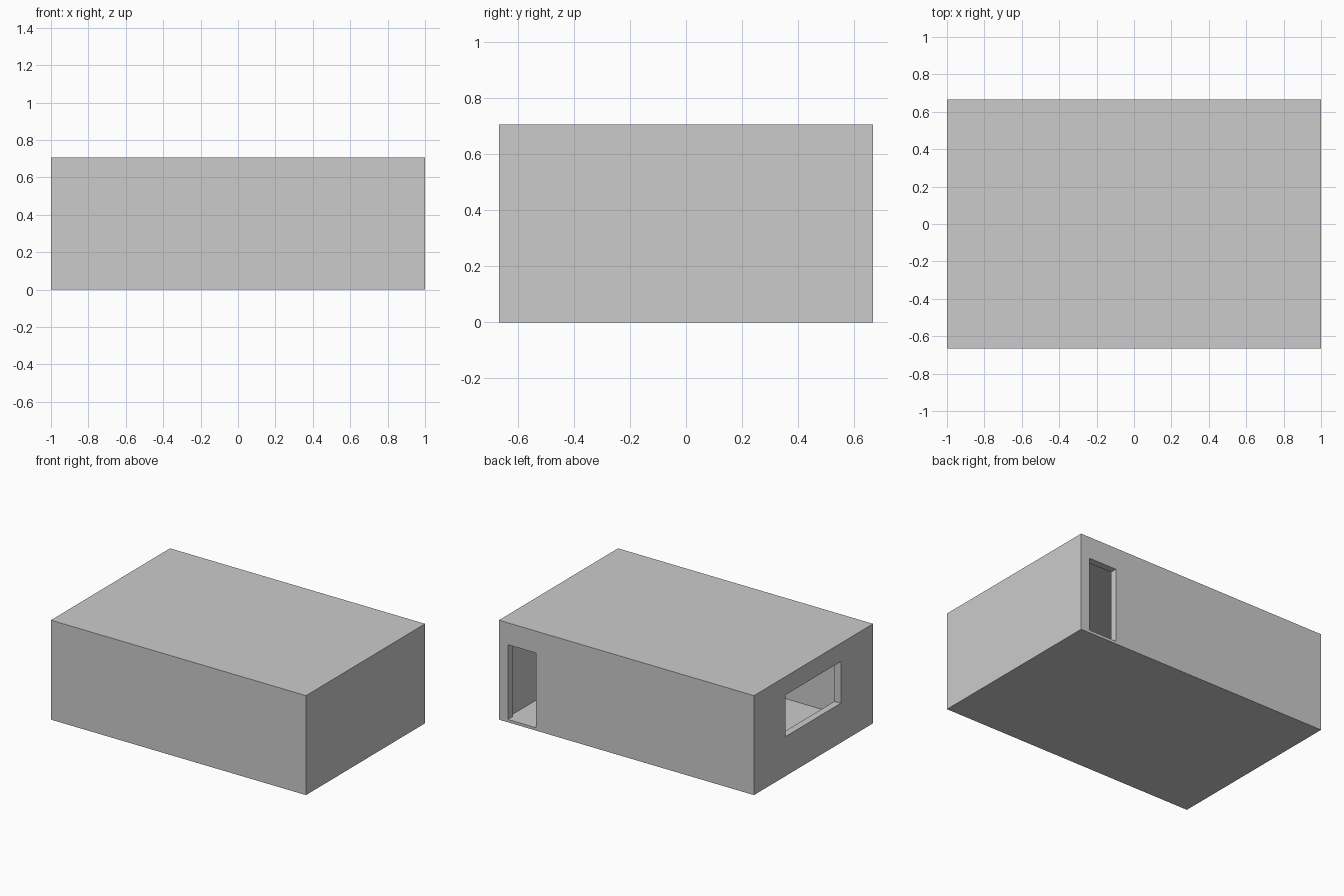
import bpy

if "Cube" in bpy.data.objects:
    bpy.data.objects.remove(bpy.data.objects["Cube"])

W, D, H = 2.0, 1.333, 0.705      # outer size
WALL, FLOOR, ROOF = 0.05, 0.02, 0.004


def box(name, x, y, z):
    """Box from (min, max) ranges along each axis."""
    centre = [(a + b) / 2 for a, b in (x, y, z)]
    bpy.ops.mesh.primitive_cube_add(size=1, location=centre)
    ob = bpy.context.object
    ob.name = name
    ob.scale = [b - a for a, b in (x, y, z)]
    bpy.ops.object.transform_apply(location=True, rotation=False, scale=True)
    return ob


def cut(target, cutter):
    """Subtract the cutter, then remove it."""
    cutter.hide_render = True
    mod = target.modifiers.new("cut", "BOOLEAN")
    mod.operation = "DIFFERENCE"
    mod.solver = "EXACT"
    mod.object = cutter
    bpy.context.view_layer.objects.active = target
    bpy.ops.object.modifier_apply(modifier=mod.name)
    bpy.data.objects.remove(cutter)


# Closed room: floor, four walls and a thin roof
room = box("room_shell", (-W / 2, W / 2), (-D / 2, D / 2), (0, H))

# Hollow interior
cut(room, box("interior_cutter",
              (-W / 2 + WALL, W / 2 - WALL),
              (-D / 2 + WALL, D / 2 - WALL),
              (FLOOR, H - ROOF)))

# Doorway in the back wall, level with the floor
cut(room, box("door_cutter", (0.71, 0.93),
              (D / 2 - WALL - 0.02, D / 2 + 0.1), (FLOOR, 0.55)))

# Window opening in the left wall
cut(room, box("window_cutter", (-W / 2 - 0.1, -W / 2 + WALL + 0.02),
              (-0.305, 0.315), (0.28, 0.575)))
